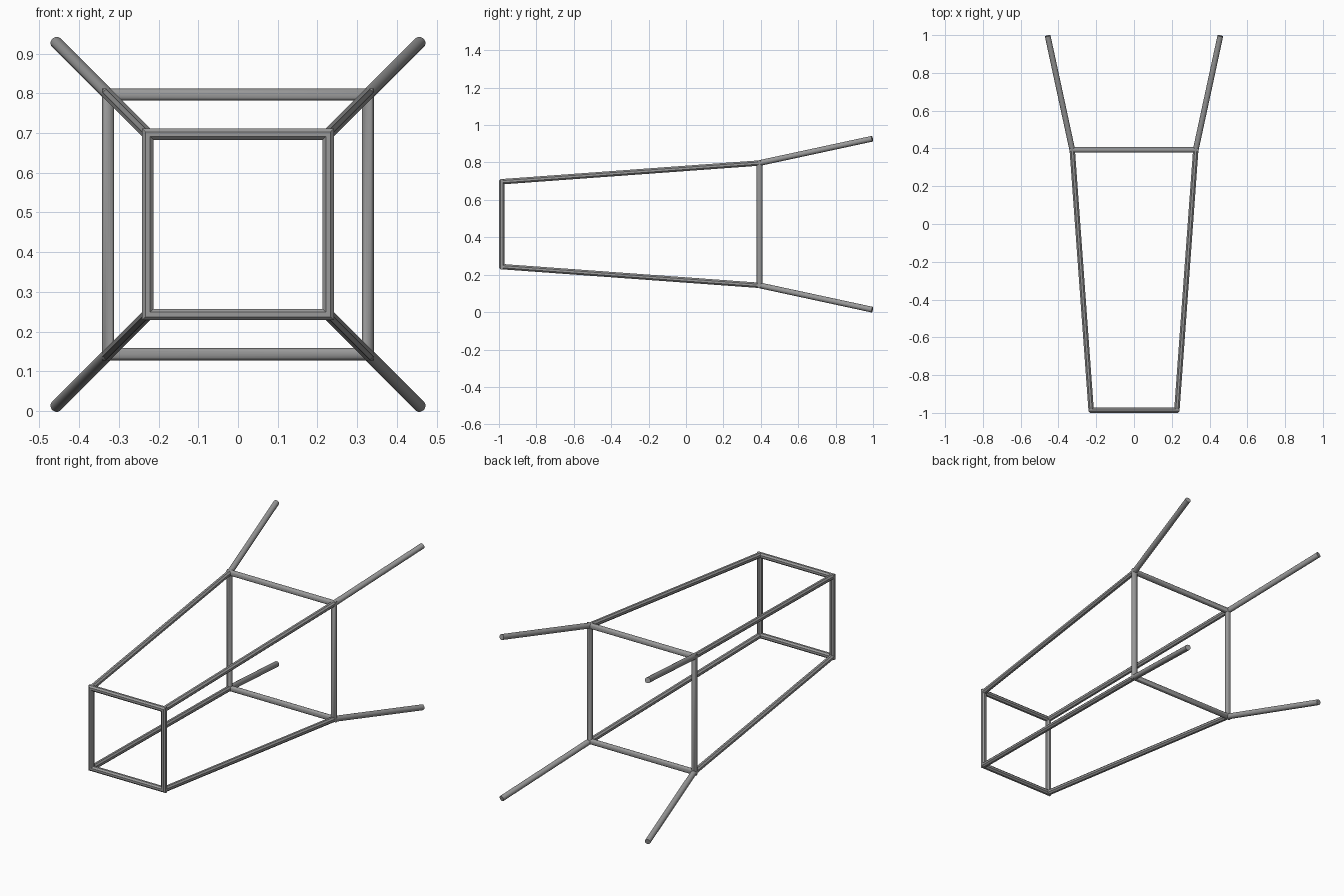
import bpy, bmesh, math
from mathutils import Vector

cube = bpy.data.objects.get("Cube")
if cube:
    bpy.data.objects.remove(cube)

MID_Z = 0.47
R = 0.0155
FRONT = (0.227, -0.985)   # half width, y
BACK = (0.327, 0.393)
TIP = (0.457, 0.996)

steel = bpy.data.materials.new("grey steel")
steel.use_nodes = True
GREY = (0.32, 0.32, 0.32, 1)
steel.diffuse_color = GREY
steel.node_tree.nodes["Principled BSDF"].inputs["Base Color"].default_value = GREY


def finish(name, bm, smooth):
    bmesh.ops.recalc_face_normals(bm, faces=bm.faces)
    mesh = bpy.data.meshes.new(name)
    bm.to_mesh(mesh)
    bm.free()
    mesh.materials.append(steel)
    ob = bpy.data.objects.new(name, mesh)
    bpy.context.collection.objects.link(ob)
    if smooth:
        bpy.ops.object.select_all(action='DESELECT')
        ob.select_set(True)
        bpy.context.view_layer.objects.active = ob
        bpy.ops.object.shade_smooth_by_angle(angle=math.radians(35))


def section(sides):
    return [2 * math.pi * (k + 0.5) / sides for k in range(sides)]


def bridge(bm, a, b):
    n = len(a)
    for k in range(n):
        bm.faces.new((a[k], a[(k + 1) % n], b[(k + 1) % n], b[k]))


def corner(station, sx, sz):
    return Vector((sx * station[0], station[1], MID_Z + sz * station[0]))


def square_frame(name, station, sides, smooth):
    """Square loop of tube with mitred corners."""
    bm = bmesh.new()
    rings = []
    for sx, sz in ((1, 1), (-1, 1), (-1, -1), (1, -1)):
        c = corner(station, sx, sz)
        rings.append([bm.verts.new(c + R * Vector((sx * math.cos(a), math.sin(a), sz * math.cos(a))))
                      for a in section(sides)])
    for i in range(4):
        bridge(bm, rings[i], rings[(i + 1) % 4])
    finish(name, bm, smooth)


def rod(name, start, end, sides, smooth):
    """Straight capped tube between two points."""
    axis = (end - start).normalized()
    u = axis.cross(Vector((0, 0, 1))).normalized()
    v = axis.cross(u)
    bm = bmesh.new()
    rings = [[bm.verts.new(p + R * (u * math.cos(a) + v * math.sin(a))) for a in section(sides)]
             for p in (start, end)]
    bridge(bm, *rings)
    for ring in rings:
        bm.faces.new(ring)
    finish(name, bm, smooth)


# Square frames
square_frame("front_frame", FRONT, 8, False)
square_frame("rear_frame", BACK, 16, True)

# Long rails and splayed rear prongs at each corner
for sx, side in ((1, "left"), (-1, "right")):
    for sz, level in ((1, "upper"), (-1, "lower")):
        f, b, t = (corner(s, sx, sz) for s in (FRONT, BACK, TIP))
        rod(f"{level}_{side}_rail", f, b, 8, False)
        rod(f"{level}_{side}_prong", b, t, 16, True)
